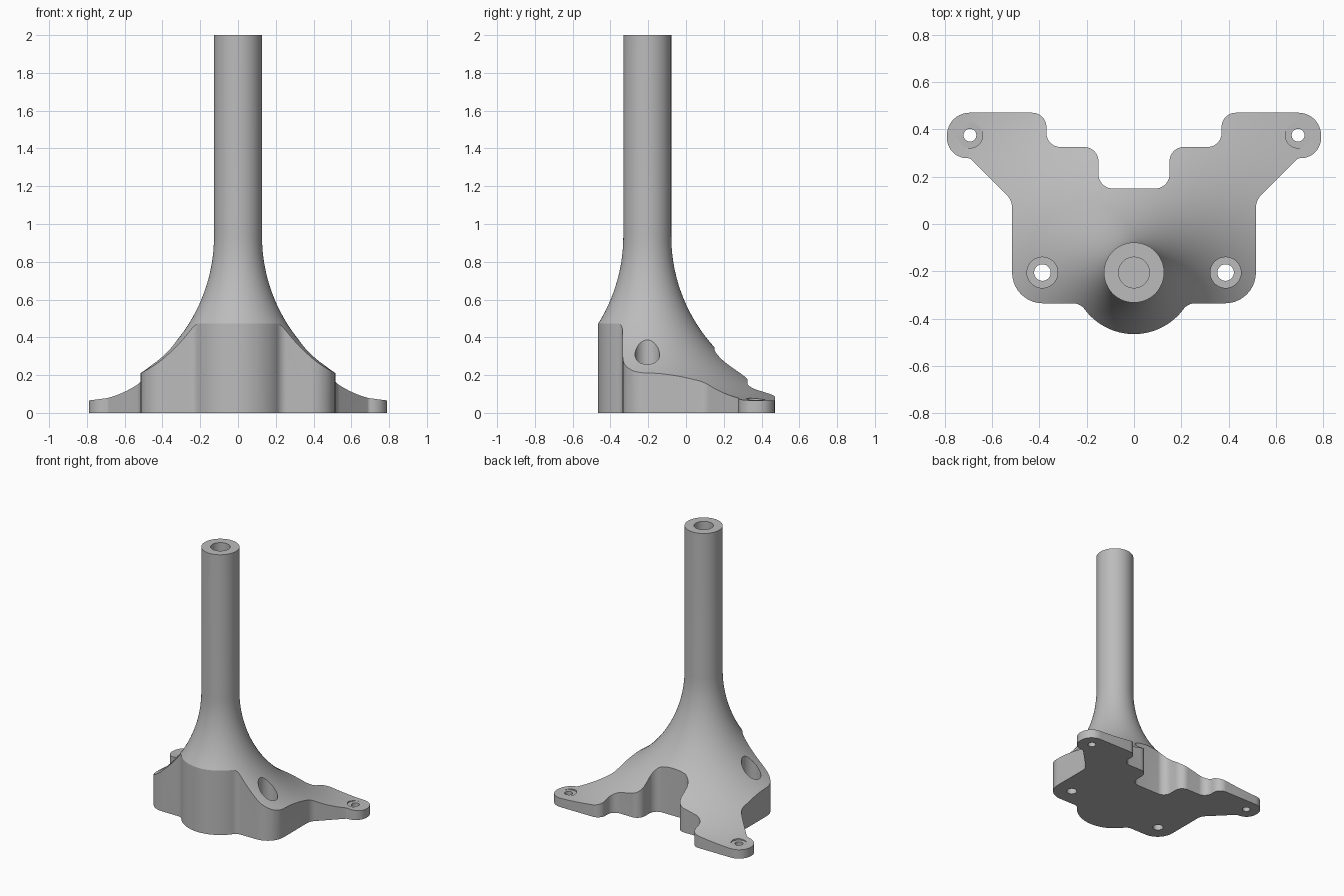
import bpy, bmesh, math
from math import sin, cos, pi, radians, degrees
from mathutils import Vector

if "Cube" in bpy.data.objects:
    bpy.data.objects.remove(bpy.data.objects["Cube"], do_unlink=True)

AXIS_Y = -0.205      # column centre line
TOP = 2.0


def loft(name, rings):
    """Closed solid through counter-clockwise rings, first ring at the bottom."""
    bm = bmesh.new()
    loops = [[bm.verts.new(p) for p in ring] for ring in rings]
    for low, high in zip(loops, loops[1:]):
        for i in range(len(low)):
            bm.faces.new((low[i - 1], low[i], high[i], high[i - 1]))
    bm.faces.new(loops[0][::-1])
    bm.faces.new(loops[-1])
    mesh = bpy.data.meshes.new(name)
    bm.to_mesh(mesh)
    bm.free()
    obj = bpy.data.objects.new(name, mesh)
    bpy.context.scene.collection.objects.link(obj)
    return obj


def lathe(name, profile, x, y, steps):
    """Solid of revolution from (radius, z) points, bottom to top."""
    turns = [2 * pi * i / steps for i in range(steps)]
    return loft(name, [[(x + r * cos(a), y + r * sin(a), z) for a in turns]
                       for r, z in profile])


def arc(cx, cy, r, a0, a1, n):
    angles = [radians(a0 + (a1 - a0) * i / n) for i in range(n + 1)]
    return [(cx + r * cos(a), cy + r * sin(a)) for a in angles]


def fillet(prev, corner, nxt, r):
    """Points of a round of radius r between two straight edges."""
    p = Vector(corner)
    u = (Vector(prev) - p).normalized()
    v = (Vector(nxt) - p).normalized()
    half_angle = math.acos(u.dot(v)) / 2
    centre = p + (u + v).normalized() * (r / sin(half_angle))
    start, end = [p + d * (r / math.tan(half_angle)) - centre for d in (u, v)]
    a0 = math.atan2(start.y, start.x)
    turn = math.remainder(math.atan2(end.y, end.x) - a0, 2 * pi)
    return arc(centre.x, centre.y, r, degrees(a0), degrees(a0 + turn), 10)


def boolean(obj, cutter, operation):
    mod = obj.modifiers.new(operation.title(), 'BOOLEAN')
    mod.operation = operation
    mod.object = cutter
    # Use the first solver that yields a solid
    for solver in ('EXACT', 'MANIFOLD', 'FLOAT'):
        mod.solver = solver
        bpy.context.view_layer.update()
        graph = bpy.context.evaluated_depsgraph_get()
        result = bpy.data.meshes.new_from_object(obj.evaluated_get(graph))
        if result.polygons:
            break
    obj.modifiers.remove(mod)
    obj.data = result
    bpy.data.objects.remove(cutter, do_unlink=True)


# Column flaring into the base along a quarter circle
FLARE = 0.87
flare_arc = arc(0.127 + FLARE, 0.935, FLARE, 270, 180, 36)
stand = lathe("flared_column_stand",
              [(1.1, -0.1), (1.1, 0.065)] + flare_arc + [(0.127, TOP)],
              0, AXIS_Y, 128)

# Right half of the footprint: front bulge, then rounded corners (x, y, radius)
half = arc(0, AXIS_Y, 0.26, -90, -36.4, 16)
half += arc(0.2575, -0.395, 0.06, 143.6, 90, 8)[1:]
corners = [(0.26, -0.335, 0), (0.515, -0.335, 0.13), (0.515, 0.1, 0.08),
           (0.692, 0.278, 0.025), (0.79, 0.278, 0.085), (0.79, 0.47, 0.095),
           (0.37, 0.47, 0.06), (0.37, 0.325, 0.06), (0.15, 0.325, 0.06),
           (0.15, 0.15, 0.06), (0, 0.15, 0)]
for before, here, after in zip(corners, corners[1:], corners[2:]):
    half += fillet(before[:2], here[:2], after[:2], here[2])
outline = half + [(-x, y) for x, y in reversed(half[1:])]

# Footprint prism trims the flare to the plate shape
footprint = loft("footprint", [[(x, y, z) for x, y in outline] for z in (0, TOP + 0.1)])
boolean(stand, footprint, 'INTERSECT')


# Counterbored screw holes, front pair and rear ear pair
def screw_hole(x, y, hole, bore, floor):
    profile = [(hole, -0.1), (hole, floor), (bore, floor), (bore, 0.8)]
    boolean(stand, lathe("screw_cutter", profile, x, y, 40), 'DIFFERENCE')


for side in (-1, 1):
    screw_hole(side * 0.387, AXIS_Y, 0.035, 0.065, 0.07)
    screw_hole(side * 0.693, 0.375, 0.027, 0.054, 0.067)

# Blind socket in the top of the column
socket = [(0.065, TOP - 0.35), (0.065, TOP + 0.1)]
boolean(stand, lathe("socket_cutter", socket, 0, AXIS_Y, 48), 'DIFFERENCE')

# Plain grey material
grey = bpy.data.materials.new("plain_grey")
grey.use_nodes = True
colour = (0.5, 0.5, 0.5, 1)
grey.diffuse_color = colour
grey.node_tree.nodes["Principled BSDF"].inputs["Base Color"].default_value = colour
stand.data.materials.clear()
stand.data.materials.append(grey)

# Smooth curves with crisp edges
bpy.ops.object.select_all(action='DESELECT')
stand.select_set(True)
bpy.context.view_layer.objects.active = stand
bpy.ops.object.shade_smooth_by_angle(angle=radians(25))
